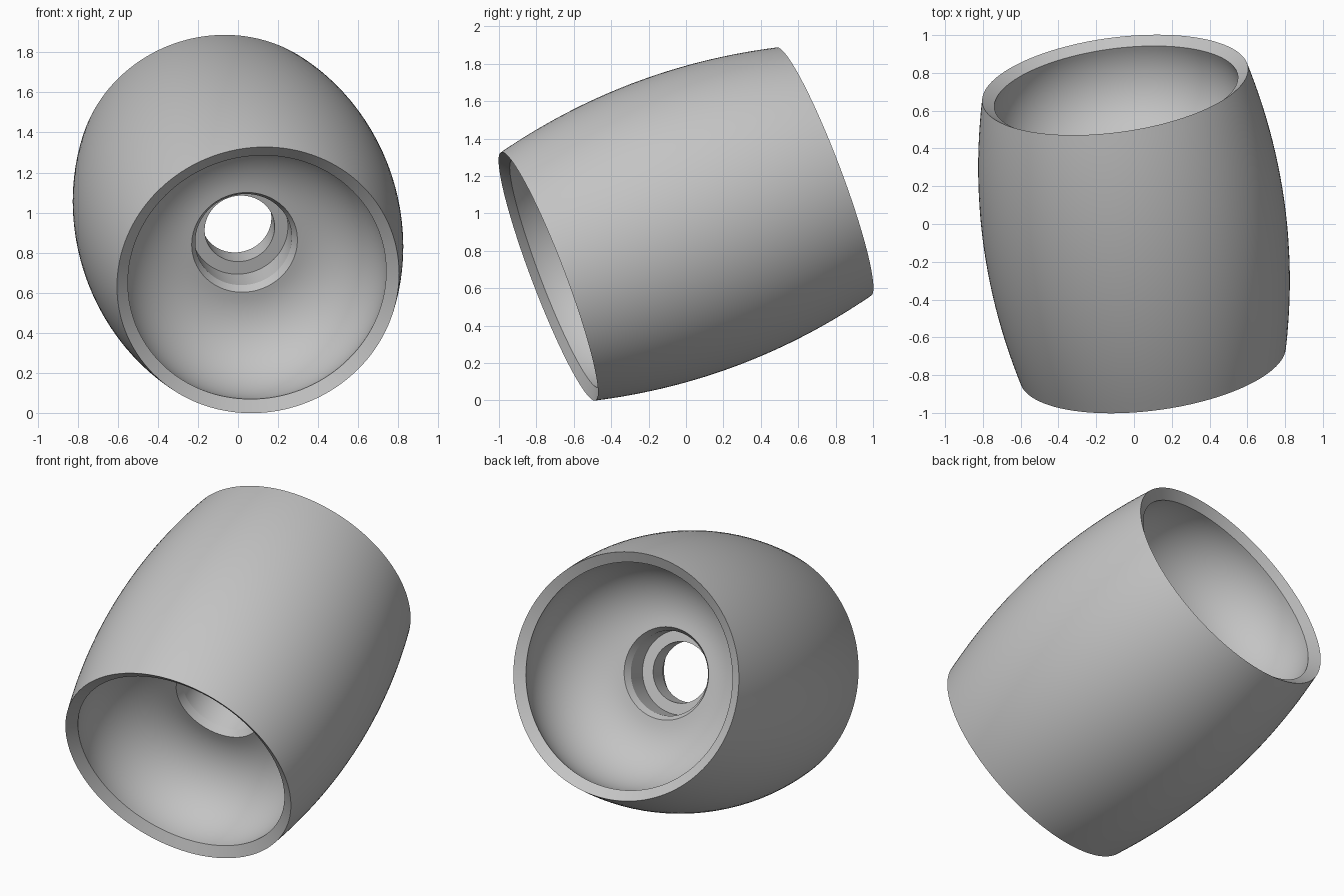
import bpy
import bmesh
from math import sin, cos, asin, pi, radians
from mathutils import Matrix, Vector

cube = bpy.data.objects.get("Cube")
if cube:
    bpy.data.objects.remove(cube, do_unlink=True)

# Sizes, measured along and around the roller axis
HALF_LENGTH = 0.794
END_RADIUS, MID_RADIUS = 0.71, 0.805
LIP_RADIUS, LIP_DEPTH = 0.65, 0.04
FLOOR = 0.26
BOWL = 0.38
SIDES = 128

# Plain grey material
grey = bpy.data.materials.new("plain grey")
grey.use_nodes = True
colour = (0.55, 0.55, 0.55, 1)
grey.diffuse_color = colour
grey.node_tree.nodes["Principled BSDF"].inputs["Base Color"].default_value = colour


def outer_profile(steps=32):
    """Barrel curve from the front rim to the back rim, as (radius, height)."""
    points = []
    for i in range(steps + 1):
        u = 2 * i / steps - 1
        radius = MID_RADIUS - (MID_RADIUS - END_RADIUS) * u * u
        points.append((radius, u * HALF_LENGTH))
    return points


def inner_profile(steps=28):
    """Bowl, chamfer and stepped bore of one end, from the lip inwards."""
    lip = HALF_LENGTH - LIP_DEPTH
    start = asin((lip - FLOOR - BOWL) / BOWL)
    centre = LIP_RADIUS - BOWL * cos(start)
    points = []
    for i in range(steps + 1):
        a = start + (-pi / 2 - start) * i / steps
        points.append((centre + BOWL * cos(a), FLOOR + BOWL + BOWL * sin(a)))
    points += [(0.266, FLOOR), (0.243, 0.22), (0.243, 0.065), (0.176, 0.065)]
    return points


# Closed section: barrel, back end, then the mirrored front end
back = inner_profile()
front = [(r, -h) for r, h in reversed(back)]
section = outer_profile() + back + front

# Revolve the section
bm = bmesh.new()
verts = [bm.verts.new((r, 0, h)) for r, h in section]
edges = [bm.edges.new((verts[i - 1], verts[i])) for i in range(len(verts))]
bmesh.ops.spin(bm, geom=verts + edges, cent=(0, 0, 0), axis=(0, 0, 1),
               angle=2 * pi, steps=SIDES)
bmesh.ops.remove_doubles(bm, verts=bm.verts[:], dist=0.0001)
bmesh.ops.recalc_face_normals(bm, faces=bm.faces[:])

# Tilt the axis and lift the roller onto the ground
axis = Vector((-0.2, 1.473, 0.56))
tilt = axis.to_track_quat('Z', 'Y').to_matrix().to_4x4()
bm.transform(Matrix.Translation((0, 0, 0.943)) @ tilt)

mesh = bpy.data.meshes.new("barrel_roller")
bm.to_mesh(mesh)
bm.free()
mesh.materials.append(grey)
roller = bpy.data.objects.new("barrel_roller", mesh)
bpy.context.collection.objects.link(roller)

# Smooth curves, crisp rims and bore steps
bpy.ops.object.select_all(action='DESELECT')
roller.select_set(True)
bpy.context.view_layer.objects.active = roller
bpy.ops.object.shade_smooth_by_angle(angle=radians(20))
